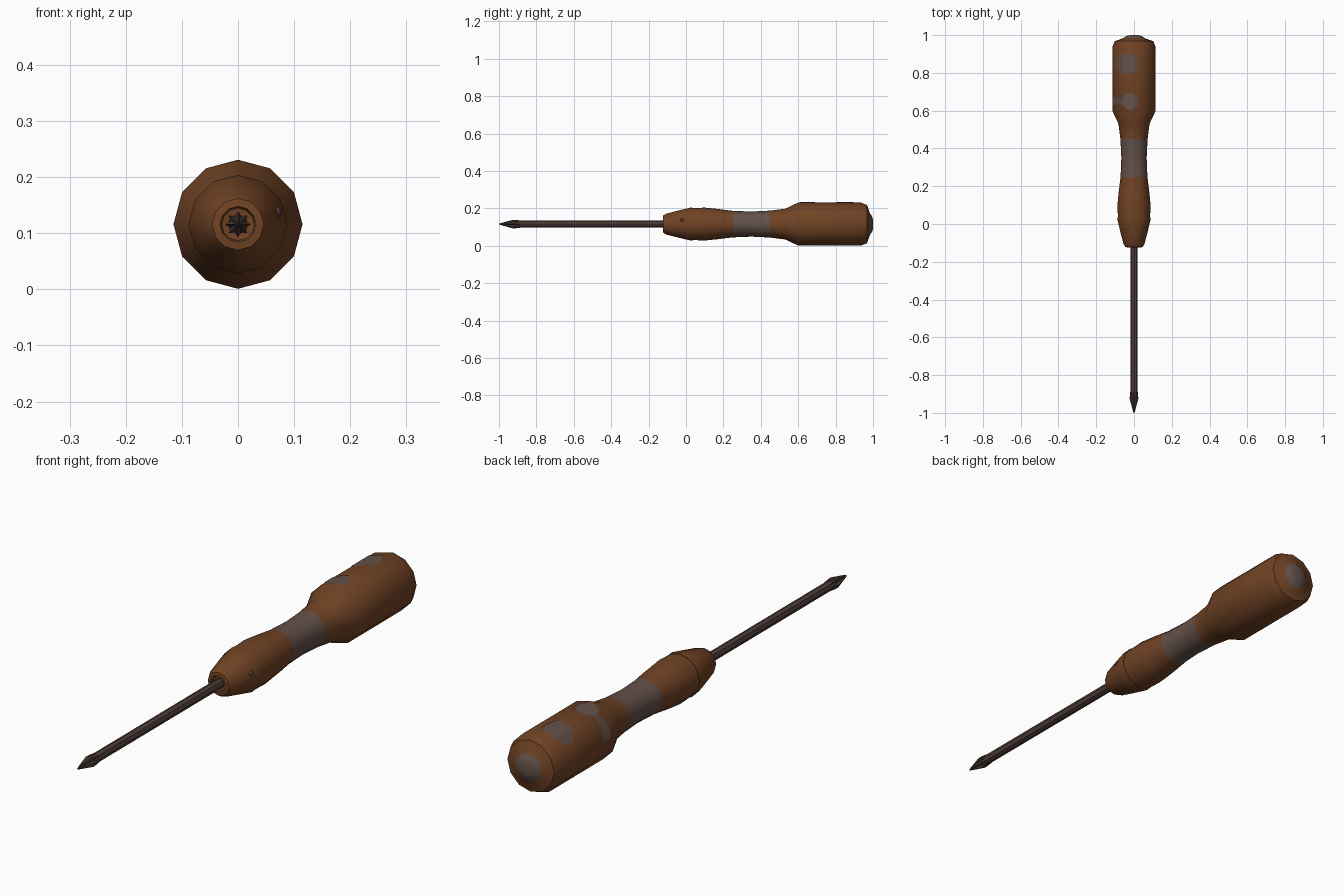
import bpy, bmesh, math

if "Cube" in bpy.data.objects:
    bpy.data.objects.remove(bpy.data.objects["Cube"])

CZ = 0.116  # height of the tool axis, which runs along y


def material(name, rgb):
    m = bpy.data.materials.new(name)
    m.diffuse_color = (*rgb, 1)
    m.use_nodes = True
    m.node_tree.nodes["Principled BSDF"].inputs["Base Color"].default_value = m.diffuse_color
    return m


WOOD = material("brown wood", (0.165, 0.056, 0.018))
GREY = material("worn grey", (0.125, 0.082, 0.066))
STEEL = material("dark steel", (0.078, 0.047, 0.041))


def finish(name, bm, mats, angle=40):
    me = bpy.data.meshes.new(name)
    bm.to_mesh(me)
    bm.free()
    for m in mats:
        me.materials.append(m)
    ob = bpy.data.objects.new(name, me)
    bpy.context.collection.objects.link(ob)
    bpy.ops.object.select_all(action='DESELECT')
    ob.select_set(True)
    bpy.context.view_layer.objects.active = ob
    bpy.ops.object.shade_smooth_by_angle(angle=math.radians(angle))
    return ob


def lathe(name, profile, sides, mats, rule=None, groove=1.0, angle=40):
    """Turn (y, radius) points around the axis; groove pulls in every other column."""
    bm = bmesh.new()
    rings = []
    for y, r in profile:
        ring = []
        for k in range(sides):
            a = 2 * math.pi * k / sides
            rr = r * (groove if k % 2 else 1)
            ring.append(bm.verts.new((rr * math.sin(a), y, CZ + rr * math.cos(a))))
        rings.append(ring)
    for a, b in zip(rings, rings[1:]):
        for k in range(sides):
            j = (k + 1) % sides
            bm.faces.new((a[k], a[j], b[j], b[k]))
    bm.faces.new(rings[0])
    bm.faces.new(rings[-1])
    bmesh.ops.recalc_face_normals(bm, faces=bm.faces)
    if rule:
        for f in bm.faces:
            f.material_index = rule(f.calc_center_median().y)
    return finish(name, bm, mats, angle)


# Handle with grey grip band and grey butt cap
lathe("handle",
      [(0.035, 0.085), (0.10, 0.088), (0.17, 0.081), (0.25, 0.071), (0.35, 0.067),
       (0.45, 0.072), (0.53, 0.082), (0.60, 0.115), (0.935, 0.115), (0.968, 0.102),
       (0.984, 0.056), (0.995, 0.042), (1.0, 0.022)],
      12, [WOOD, GREY],
      lambda y: 1 if 0.25 < y < 0.45 or y > 0.985 else 0)

# Tapered front collar
lathe("collar",
      [(-0.112, 0.018), (-0.114, 0.029), (-0.124, 0.032), (-0.122, 0.046),
       (-0.105, 0.056), (-0.03, 0.075), (0.025, 0.088), (0.037, 0.087)],
      12, [WOOD])

# Shaft and cross-shaped tip
lathe("shaft", [(-0.92, 0.0185), (-0.10, 0.0185)], 8, [STEEL], angle=20)
lathe("cross_tip",
      [(-1.0, 0.002), (-0.985, 0.007), (-0.925, 0.023), (-0.905, 0.022), (-0.88, 0.0185)],
      16, [STEEL], groove=0.65, angle=25)

# Small rivet on the side of the collar
bm = bmesh.new()
bmesh.ops.create_uvsphere(bm, u_segments=10, v_segments=6, radius=0.011)
bmesh.ops.translate(bm, verts=bm.verts, vec=(0.067, -0.02, 0.137))
finish("rivet", bm, [STEEL])


# Worn patches lying on the faceted top of the handle
def surface_z(x):
    pts = [(0.115 * math.sin(math.radians(d)), 0.115 * math.cos(math.radians(d)))
           for d in (0, 30, 60, 90)]
    x = abs(x)
    for (x0, z0), (x1, z1) in zip(pts, pts[1:]):
        if x <= x1:
            return z0 + (z1 - z0) * (x - x0) / (x1 - x0)
    return 0


def patch(name, cx, cy, r, tail=0):
    def half(x):
        h = math.sqrt(max(r * r - (x - cx) ** 2, 0))
        if tail and x < cx:
            h = max(h, 0.009 + tail * max(0, -x - 0.06))
        return h
    end = -0.112 if tail else cx - r
    xs = {cx - r * math.cos(math.pi * i / 16) for i in range(17)}
    xs |= {x for x in (0, -0.0575, -0.0996) if end < x < cx + r}
    xs.add(end)
    bm = bmesh.new()
    prev = None
    for x in sorted(xs):
        h = max(half(x), 0.0005)
        z = CZ + surface_z(x) + 0.002
        px = x * 1.01
        cur = (bm.verts.new((px, cy - h, z)), bm.verts.new((px, cy + h, z)))
        if prev:
            bm.faces.new((prev[0], cur[0], cur[1], prev[1]))
        prev = cur
    finish(name, bm, [GREY])


patch("worn_patch_rear", -0.035, 0.85, 0.056)
patch("worn_patch_front", -0.02, 0.65, 0.044, tail=0.3)
